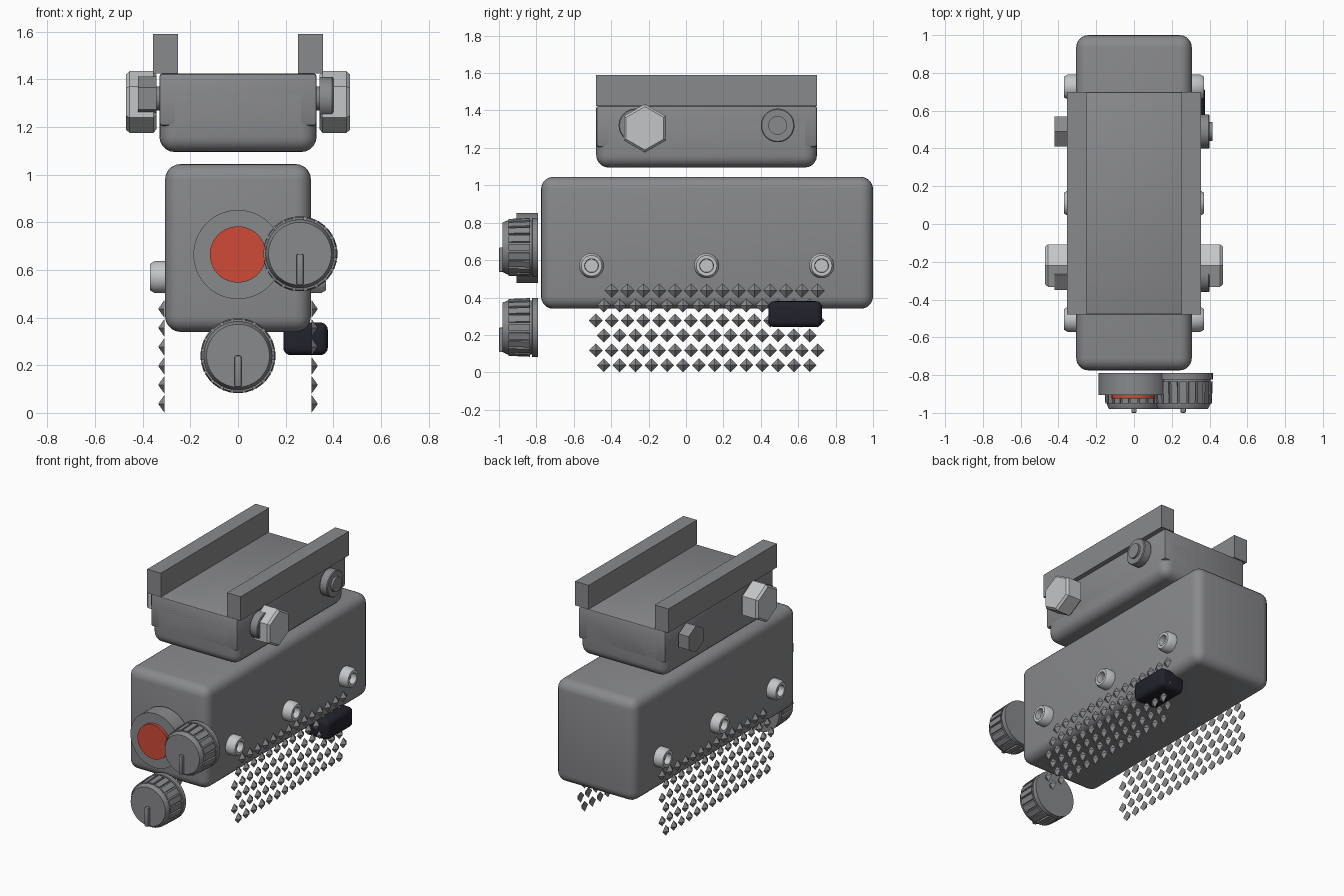
import bpy, bmesh, math
from mathutils import Vector, Matrix

if "Cube" in bpy.data.objects:
    bpy.data.objects.remove(bpy.data.objects["Cube"])


def material(name, rgb):
    m = bpy.data.materials.new(name)
    m.diffuse_color = (*rgb, 1)
    m.use_nodes = True
    m.node_tree.nodes["Principled BSDF"].inputs["Base Color"].default_value = m.diffuse_color
    return m


GREY = material("body grey", (0.25, 0.253, 0.265))
LIGHT = material("light metal", (0.55, 0.56, 0.57))
RED = material("lens red", (0.62, 0.07, 0.04))
BLACK = material("button black", (0.016, 0.016, 0.025))


def finish(bm, name, mat, smooth=True):
    bmesh.ops.recalc_face_normals(bm, faces=bm.faces)
    me = bpy.data.meshes.new(name)
    bm.to_mesh(me)
    bm.free()
    me.materials.append(mat)
    ob = bpy.data.objects.new(name, me)
    bpy.context.collection.objects.link(ob)
    if smooth:
        bpy.ops.object.select_all(action='DESELECT')
        ob.select_set(True)
        bpy.context.view_layer.objects.active = ob
        bpy.ops.object.shade_smooth_by_angle(angle=math.radians(35))
    return ob


def box(name, lo, hi, mat, bevel=0, seg=5):
    lo, hi = Vector(lo), Vector(hi)
    bm = bmesh.new()
    bmesh.ops.create_cube(bm, size=1)
    for v in bm.verts:
        v.co = Vector([(lo[i] + hi[i]) / 2 + v.co[i] * (hi[i] - lo[i]) for i in range(3)])
    if bevel:
        bmesh.ops.bevel(bm, geom=bm.edges[:], offset=bevel, segments=seg,
                        profile=0.5, affect='EDGES')
    return finish(bm, name, mat, bevel > 0)


def lathe(name, origin, axis, profile, mat, sides=48, smooth=True, ribs=None):
    """Turn (radius, distance) points about an axis through origin; ends are capped."""
    axis = Vector(axis)
    up = Vector((0, 0, 1))
    side = axis.cross(up)
    bm = bmesh.new()
    rings = []
    for r, d in profile:
        ring = []
        for i in range(sides):
            a = 2 * math.pi * i / sides
            ring.append(bm.verts.new(Vector(origin) + axis * d
                                     + (up * math.cos(a) + side * math.sin(a)) * r))
        rings.append(ring)
    for a, b in zip(rings, rings[1:]):
        for i in range(sides):
            j = (i + 1) % sides
            bm.faces.new((a[i], a[j], b[j], b[i]))
    bm.faces.new(rings[0])
    bm.faces.new(rings[-1])
    return finish(bm, name, mat, smooth)


# Main housing
box("housing", (-0.306, -0.775, 0.34), (0.306, 1.0, 1.045), GREY, 0.065)

# Mount block: rounded lower part, squarer upper part
box("mount_base", (-0.33, -0.48, 1.095), (0.33, 0.70, 1.40), GREY, 0.065)
box("mount_top", (-0.33, -0.48, 1.205), (0.33, 0.70, 1.425), GREY, 0.012, 2)

for s, tag in ((-1, "left"), (1, "right")):
    # Clamp rails
    xs = sorted((s * 0.252, s * 0.356))
    box("rail_" + tag, (xs[0], -0.48, 1.425), (xs[1], 0.70, 1.59), GREY)

    # Large hex clamp nuts
    lathe("clamp_nut_" + tag, (0, -0.22, 1.305), (s, 0, 0),
          [(0.115, 0.343), (0.13, 0.355), (0.13, 0.455), (0.116, 0.47)],
          LIGHT, sides=6, smooth=False)

    # Cross pins: hex nut on the left, round head on the right
    for y in (-0.27, 0.49):
        o = (0, y, 1.32)
        lathe("pin_shaft_" + tag, o, (s, 0, 0), [(0.05, 0.3), (0.05, 0.35)], GREY, 32)
        if s < 0:
            lathe("pin_nut", o, (s, 0, 0), [(0.092, 0.343), (0.092, 0.42)],
                  GREY, sides=6, smooth=False)
        else:
            lathe("pin_head", o, (s, 0, 0),
                  [(0.09, 0.343), (0.09, 0.395), (0.085, 0.4), (0.05, 0.4), (0.05, 0.415)], GREY)

    # Socket screws along the housing
    for y in (-0.505, 0.11, 0.725):
        lathe("socket_screw_" + tag, (0, y, 0.57), (s, 0, 0),
              [(0.067, 0.29), (0.067, 0.35), (0.055, 0.37), (0.037, 0.37), (0.035, 0.33)],
              LIGHT, 32)

    # Grip texture: staggered rows of shallow diamond pyramids
    bm = bmesh.new()
    step, h = 0.0847, 0.037
    for row in range(6):
        z = 0.038 + row * 0.0797
        odd = row % 2
        first = 1 if row == 5 else 0
        for col in range(first, 15 if odd else 14):
            y = -0.482 + step * (col + (0 if odd else 0.5))
            base = [bm.verts.new((s * 0.309, y + dy, z + dz))
                    for dy, dz in ((h, 0), (0, h), (-h, 0), (0, -h))]
            tip = bm.verts.new((s * 0.335, y, z))
            bm.faces.new(base)
            for i in range(4):
                bm.faces.new((base[i], base[(i + 1) % 4], tip))
    finish(bm, "grip_diamonds_" + tag, GREY, False)

# Release button
box("release_button", (0.19, 0.44, 0.242), (0.377, 0.728, 0.38), BLACK, 0.032, 4)

# Emitter ring with red lens
lathe("emitter_ring", (0, 0, 0.665), (0, -1, 0), [(0.187, 0.79), (0.187, 0.905)], GREY, 64)
lathe("red_lens", (0, 0, 0.665), (0, -1, 0), [(0.118, 0.9), (0.118, 0.925)], RED, 64)

# Ribbed knobs with pointer bars
for x, z, tag in ((0, 0.24, "lower"), (0.26, 0.668, "upper")):
    o = (x, 0, z)
    lathe("knob_core_" + tag, o, (0, -1, 0),
          [(0.157, 0.79), (0.157, 0.822), (0.144, 0.824), (0.144, 0.955),
           (0.132, 0.98)], GREY, 60)
    bm = bmesh.new()
    for i in range(20):
        a = 2 * math.pi * i / 20
        geo = bmesh.ops.create_cube(bm, size=1)["verts"]
        for v in geo:
            front = v.co.y < 0
            # ribs taper toward the front edge
            w = 0.036
            p = Vector((v.co.x * w, -0.95 if front else -0.834,
                        (0.157 if not front else 0.152) if v.co.z > 0 else 0.13))
            v.co = Vector(o) + Matrix.Rotation(a, 3, 'Y') @ p
    finish(bm, "knob_ribs_" + tag, GREY, False)
    box("knob_pointer_" + tag, (x - 0.014, -1.0, z - 0.132), (x + 0.014, -0.97, z), GREY, 0.006, 2)
